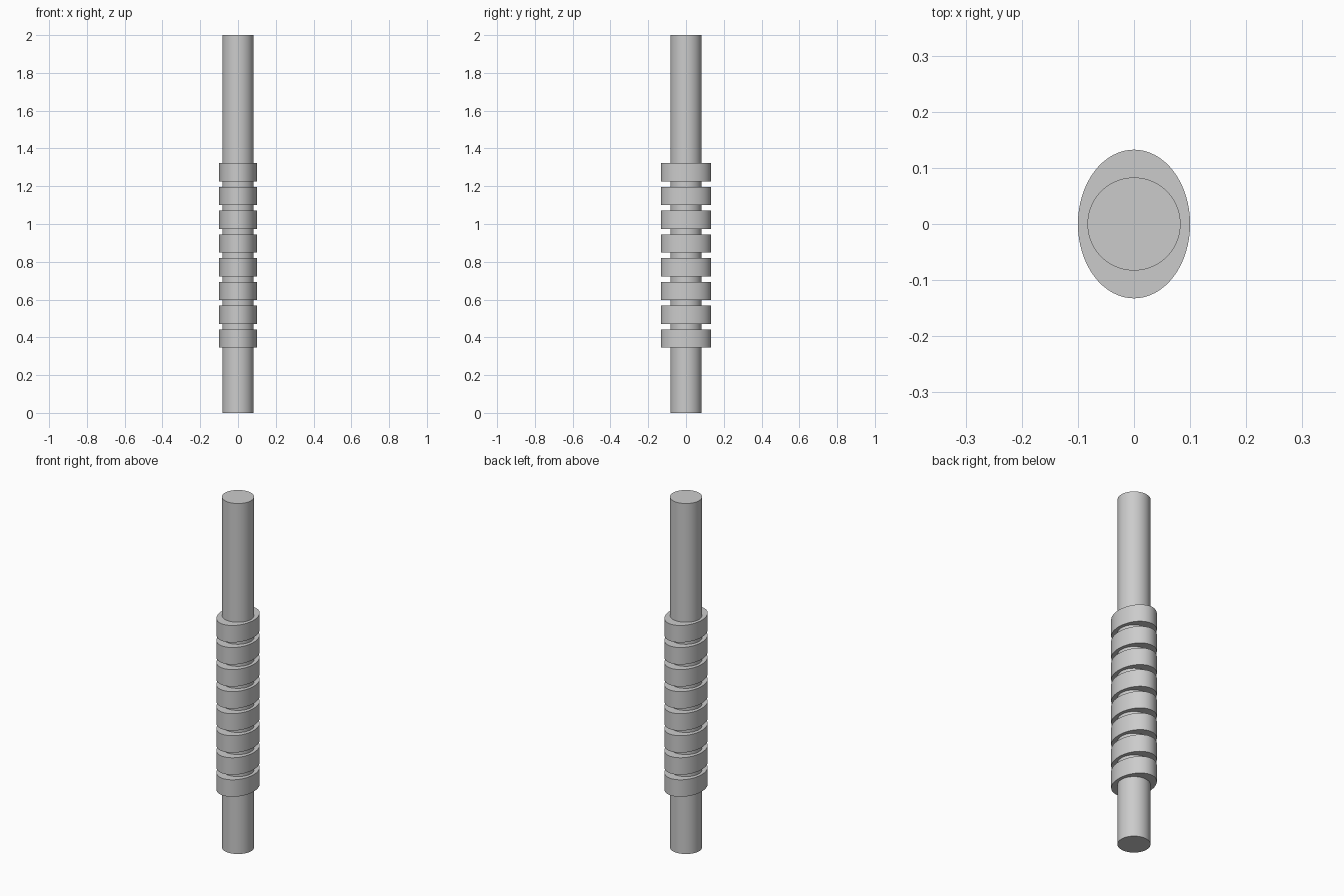
import bpy
from math import radians

cube = bpy.data.objects.get("Cube")
if cube:
    bpy.data.objects.remove(cube, do_unlink=True)

# Single grey material
grey = bpy.data.materials.new("plain grey")
grey.use_nodes = True
colour = (0.6, 0.6, 0.6, 1)
grey.diffuse_color = colour
grey.node_tree.nodes["Principled BSDF"].inputs["Base Color"].default_value = colour


def cylinder(name, rx, ry, bottom, top):
    """Upright elliptical cylinder with smooth sides and sharp rims."""
    bpy.ops.mesh.primitive_cylinder_add(
        vertices=64, radius=1, depth=1, location=(0, 0, (bottom + top) / 2))
    obj = bpy.context.object
    obj.name = name
    obj.scale = (rx, ry, top - bottom)
    bpy.ops.object.transform_apply(location=False, rotation=False, scale=True)
    bpy.ops.object.shade_smooth_by_angle(angle=radians(30))
    obj.data.materials.append(grey)
    return obj


# Long central rod
cylinder("rod", 0.083, 0.083, 0, 2)

# Evenly spaced oval collars
RINGS, FIRST, PITCH, HEIGHT = 8, 0.345, 0.1258, 0.097
for i in range(RINGS):
    z = FIRST + i * PITCH
    cylinder(f"oval_ring_{i + 1}", 0.1, 0.1325, z, z + HEIGHT)
